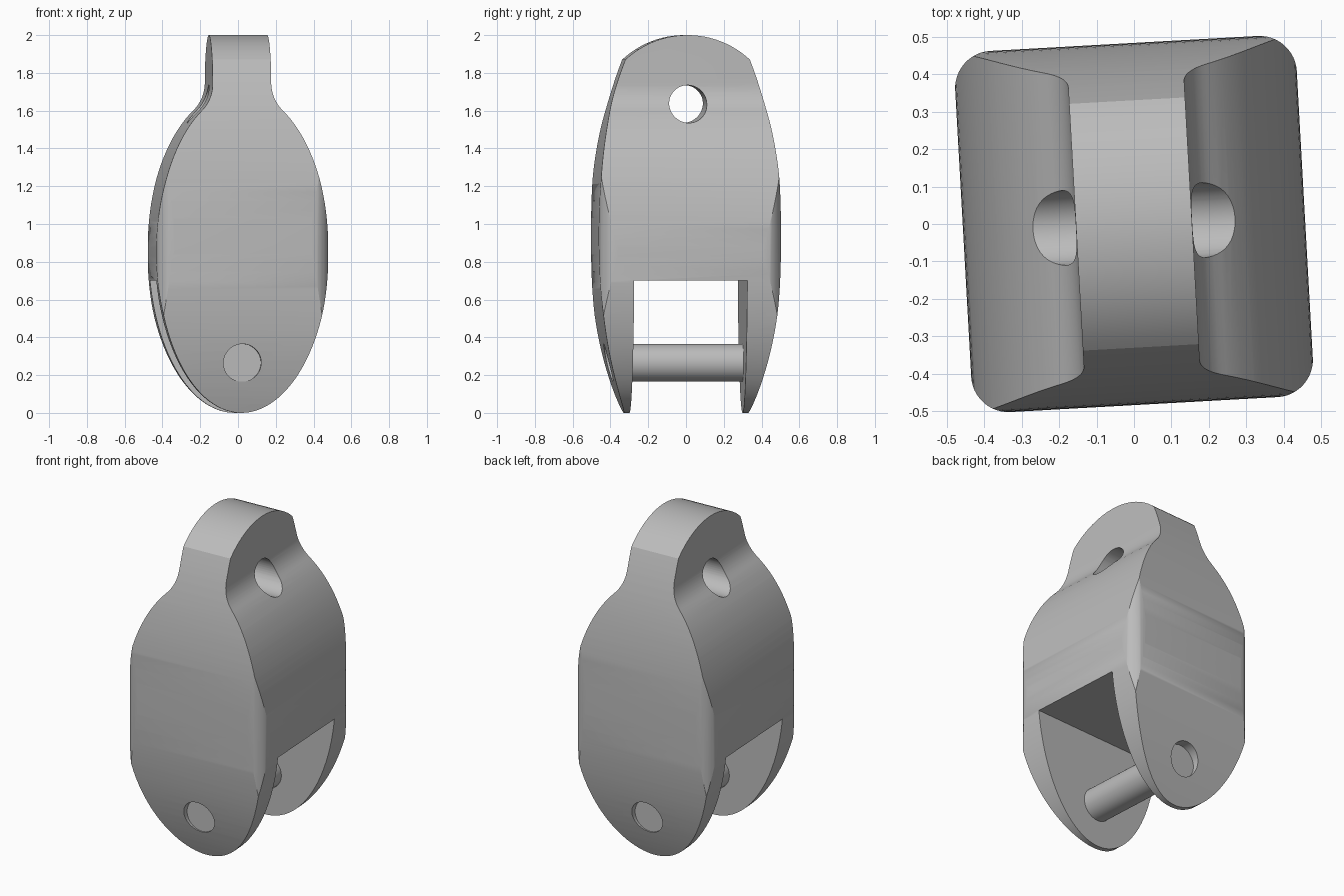
import bpy
import math
from mathutils import Matrix

cube = bpy.data.objects.get("Cube")
if cube:
    bpy.data.objects.remove(cube, do_unlink=True)

grey = bpy.data.materials.new("plain grey")
grey.use_nodes = True
COLOUR = (0.5, 0.5, 0.5, 1)
grey.diffuse_color = COLOUR
grey.node_tree.nodes["Principled BSDF"].inputs["Base Color"].default_value = COLOUR

TURN = math.radians(3.2)
AXES = {"x": lambda a, b, d: (d, a, b), "y": lambda a, b, d: (a, d, b), "z": lambda a, b, d: (a, b, d)}


def prism(name, outline, axis, start, end):
    """Extrude a 2D outline along an axis."""
    n = len(outline)
    place = AXES[axis]
    verts = [place(a, b, d) for d in (start, end) for a, b in outline]
    faces = [tuple(range(n)), tuple(range(n, 2 * n))]
    faces += [(i, (i + 1) % n, n + (i + 1) % n, n + i) for i in range(n)]
    mesh = bpy.data.meshes.new(name)
    mesh.from_pydata(verts, [], faces)
    mesh.materials.append(grey)
    obj = bpy.data.objects.new(name, mesh)
    bpy.context.collection.objects.link(obj)
    bpy.context.view_layer.objects.active = obj
    obj.select_set(True)
    bpy.ops.object.mode_set(mode="EDIT")
    bpy.ops.mesh.select_all(action="SELECT")
    bpy.ops.mesh.normals_make_consistent(inside=False)
    bpy.ops.object.mode_set(mode="OBJECT")
    obj.select_set(False)
    return obj


def arc(cx, cy, rx, ry, a0, a1, steps):
    angles = [math.radians(a0 + (a1 - a0) * i / steps) for i in range(steps + 1)]
    return [(cx + rx * math.cos(t), cy + ry * math.sin(t)) for t in angles]


def circle(cx, cy, r):
    return arc(cx, cy, r, r, 0, 360, 48)[:-1]


def mirrored(half):
    return half + [(-a, b) for a, b in reversed(half) if abs(a) > 1e-5]


def combine(target, cutter, operation):
    mod = target.modifiers.new(operation, "BOOLEAN")
    mod.operation = operation
    mod.solver = "EXACT"
    mod.object = cutter
    bpy.context.view_layer.objects.active = target
    bpy.ops.object.modifier_apply(modifier=mod.name)
    bpy.data.objects.remove(cutter, do_unlink=True)


# Front outline: oval with a filleted neck
NECK, WIDE, MID = 0.155, 0.457, 0.85
top_angle = math.degrees(math.asin(0.75 / MID))
oval = arc(0, MID, WIDE, MID, -90, top_angle, 48)
fillet = arc(NECK + 0.205, 1.745, 0.205, 0.205, 225, 180, 10)
body = prism("block_body", mirrored(oval + fillet[1:] + [(NECK, 2.2)]), "y", -0.8, 0.8)

# Side outline: bulging cheeks under a domed top
cheek = []
for i in range(41):
    t = -1 + i / 20
    cheek.append((0.483 - 0.153 * abs(t) ** 2.4, 0.935 + 0.935 * t))
dome_r = (0.33 ** 2 + 0.13 ** 2) / 0.26
dome_end = math.degrees(math.asin((dome_r - 0.13) / dome_r))
dome = arc(0, 2 - dome_r, dome_r, dome_r, dome_end, 90, 12)
side = [(0.33, -0.2)] + cheek + dome[1:]
combine(body, prism("side_shape", mirrored(side), "x", -0.8, 0.8), "INTERSECT")

# Plan outline: rounded rectangle
R = 0.1
plan = []
for k, (sx, sy) in enumerate(((1, 1), (-1, 1), (-1, -1), (1, -1))):
    plan += arc(sx * (WIDE - R), sy * (0.4831 - R), R, R, 90 * k, 90 * k + 90, 12)
combine(body, prism("plan_shape", plan, "z", -0.5, 2.5), "INTERSECT")

# Slot, eye hole and pin recesses
slot = [(-0.3, -0.3), (0.3, -0.3), (0.3, 0.7), (-0.3, 0.7)]
combine(body, prism("slot_cut", slot, "x", -0.9, 0.9), "DIFFERENCE")
combine(body, prism("eye_cut", circle(0, 1.635, 0.1), "x", -0.9, 0.9), "DIFFERENCE")
for s in (-1, 1):
    combine(body, prism("recess_cut", circle(0, 0.265, 0.1), "y", s * 0.38, s * 0.9), "DIFFERENCE")

# Cross pin
pin = prism("cross_pin", circle(0, 0.265, 0.1), "y", -0.32, 0.32)

# Final turn and shading
for obj in (body, pin):
    obj.data.transform(Matrix.Rotation(TURN, 4, "Z"))
    obj.select_set(True)
    bpy.context.view_layer.objects.active = obj
    bpy.ops.object.shade_smooth_by_angle(angle=math.radians(25))
    obj.select_set(False)
